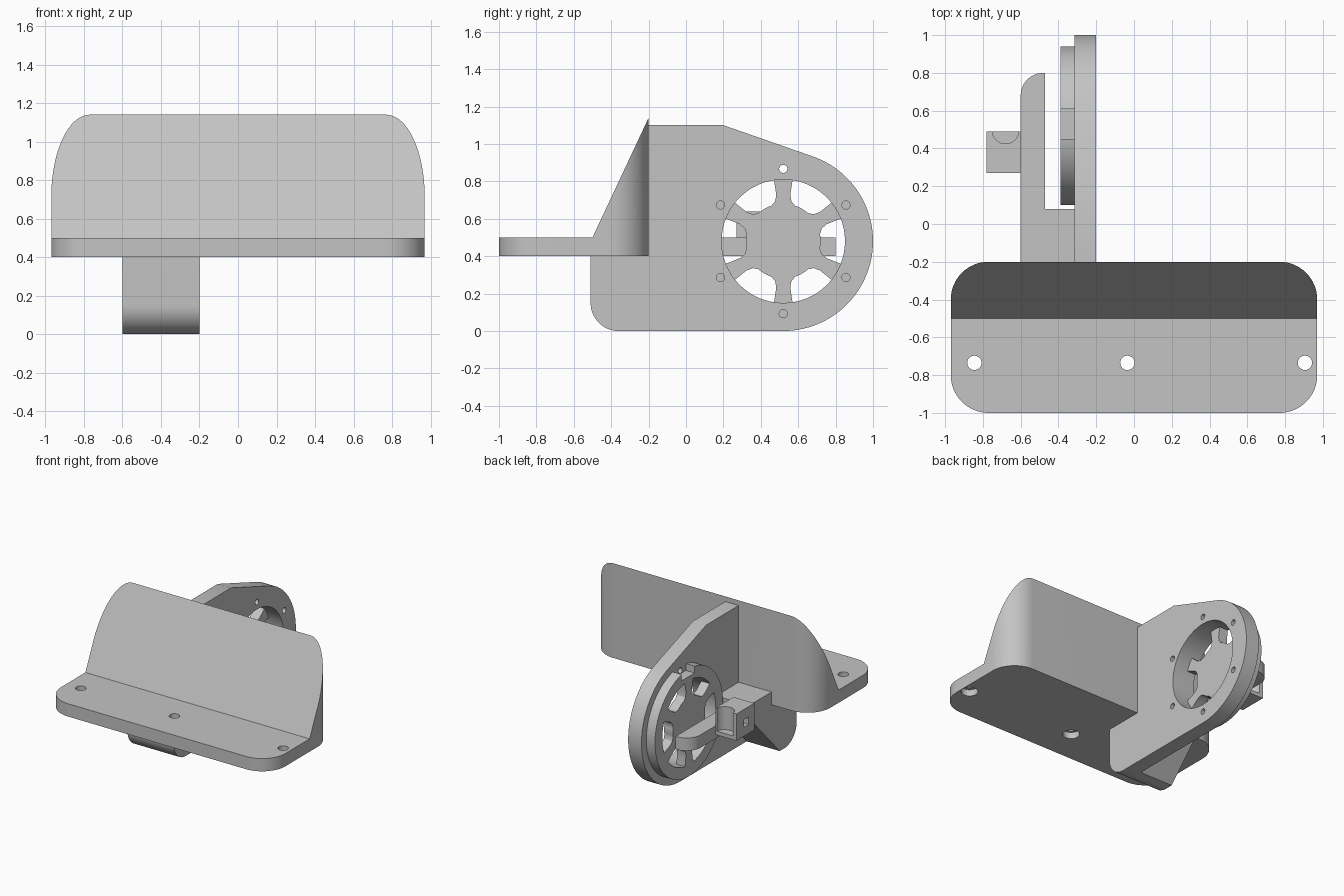
import bpy, bmesh, math
from mathutils import Vector

if "Cube" in bpy.data.objects:
    bpy.data.objects.remove(bpy.data.objects["Cube"])

grey = bpy.data.materials.new("plain grey")
grey.diffuse_color = (0.55, 0.55, 0.55, 1)
grey.use_nodes = True
grey.node_tree.nodes["Principled BSDF"].inputs["Base Color"].default_value = grey.diffuse_color


def arc(cx, cy, r, a0, a1, n=16):
    """Points on an arc, angles in degrees."""
    return [(cx + r * math.cos(math.radians(a0 + (a1 - a0) * i / n)),
             cy + r * math.sin(math.radians(a0 + (a1 - a0) * i / n)))
            for i in range(n + 1)]


def circle(cx, cy, r, n=48):
    return arc(cx, cy, r, 0, 360, n)[:-1]


def prism(name, pts, axis, lo, hi):
    """Extrude a closed profile: axis x uses (y, z) points, axis z uses (x, y)."""
    def place(p, t):
        return Vector((t, p[0], p[1])) if axis == "x" else Vector((p[0], p[1], t))
    bm = bmesh.new()
    a = [bm.verts.new(place(p, lo)) for p in pts]
    b = [bm.verts.new(place(p, hi)) for p in pts]
    bm.faces.new(a)
    bm.faces.new(b)
    for i in range(len(pts)):
        j = (i + 1) % len(pts)
        bm.faces.new((a[i], a[j], b[j], b[i]))
    bmesh.ops.recalc_face_normals(bm, faces=bm.faces)
    me = bpy.data.meshes.new(name)
    bm.to_mesh(me)
    bm.free()
    me.materials.append(grey)
    ob = bpy.data.objects.new(name, me)
    bpy.context.collection.objects.link(ob)
    return ob


def boolean(ob, cutter, op="DIFFERENCE"):
    """Apply a boolean and discard the helper."""
    bpy.ops.object.select_all(action="DESELECT")
    bpy.context.view_layer.objects.active = ob
    ob.select_set(True)
    m = ob.modifiers.new("cut", "BOOLEAN")
    m.operation, m.object, m.solver = op, cutter, "EXACT"
    bpy.ops.object.modifier_apply(modifier=m.name)
    bpy.data.objects.remove(cutter, do_unlink=True)


def rect(x0, y0, x1, y1):
    return [(x0, y0), (x1, y0), (x1, y1), (x0, y1)]


# Mounting base: side profile with a sloped back rest, trimmed by a rounded plan
base = prism("mounting_base", [(-1.1, .4), (-.1, .4), (-.1, 1.353), (-.5, .5), (-1.1, .5)],
             "x", -1.1, 1.1)
R = 0.2
plan = (arc(.97 - R, -.2 - R, R, 0, 90) + arc(-.97 + R, -.2 - R, R, 90, 180)
        + arc(-.97 + R, -1 + R, R, 180, 270) + arc(.97 - R, -1 + R, R, 270, 360))
boolean(base, prism("trim", plan, "z", .2, 1.5), "INTERSECT")

# Screw holes with a counterbore below
for x in (-.845, -.035, .905):
    boolean(base, prism("bore", circle(x, -.735, .038, 32), "z", .3, .6))
    boolean(base, prism("counterbore", circle(x, -.735, .06, 32), "z", .3, .45))

# Tall side plate with round end, bearing opening and six screw holes
CY, CZ = .52, .48
foot_curve = [(-.51, .42)] + arc(-.36, .15, .15, 180, 270)
side = prism("side_plate", foot_curve + arc(CY, CZ, .48, -90, 70.8, 48)
             + [(.2, 1.1), (-.2, 1.1), (-.2, .42)], "x", -.315, -.2)
boolean(side, prism("opening", circle(CY, CZ, .33, 64), "x", -.4, -.1))
for k in range(6):
    a = math.radians(30 + 60 * k)
    boolean(side, prism("screw", circle(CY + .387 * math.cos(a), CZ + .387 * math.sin(a), .022, 20),
                        "x", -.4, -.1))

# Spoked wheel against the inner side of the plate
wheel = prism("spoked_wheel", circle(CY, CZ, .42, 64), "x", -.39, -.315)
for k in range(6):
    mid = 60 * k
    half = 30 - 8.6
    pts = arc(0, 0, .33, mid - half, mid + half, 12)
    for r, inset in ((.25, 0), (.217, 3), (.2, 10)):
        pts += arc(0, 0, r, mid + half - inset, mid + half - inset, 1)[:1]
    pts += arc(0, 0, .2, mid + half - 14, mid - half + 14, 4)
    for r, inset in ((.2, 10), (.217, 3), (.25, 0)):
        pts += arc(0, 0, r, mid - half + inset, mid - half + inset, 1)[:1]
    boolean(wheel, prism("slot", [(CY + p, CZ + q) for p, q in pts], "x", -.5, -.25))
boolean(wheel, prism("top_notch", rect(.45, .84, .61, 1), "x", -.5, -.25))

# Lower support with rounded front and sloped back
foot = prism("support_foot", foot_curve + [(-.3, 0), (.08, .4), (.08, .5), (-.25, .5), (-.25, .42)],
             "x", -.6, -.315)

# Arm beside the wheel
arm = prism("side_arm", [(-.6, .08), (-.47, .08), (-.47, .8)] + arc(-.48, .68, .12, 90, 180),
            "z", .4, .5)

# Small holder block with a round groove and a square hole
block = prism("holder_block", rect(-.78, .27, -.6, .49), "z", .43, .64)
boolean(block, prism("groove", circle(-.68, .495, .07, 32), "z", .46, .8))
boolean(block, prism("square_hole", rect(.34, .50, .40, .56), "x", -.9, -.64))

# Smooth curved walls, crisp edges
for ob in (base, side, wheel, foot, arm, block):
    bpy.ops.object.select_all(action="DESELECT")
    bpy.context.view_layer.objects.active = ob
    ob.select_set(True)
    bpy.ops.object.shade_smooth_by_angle(angle=math.radians(30))
